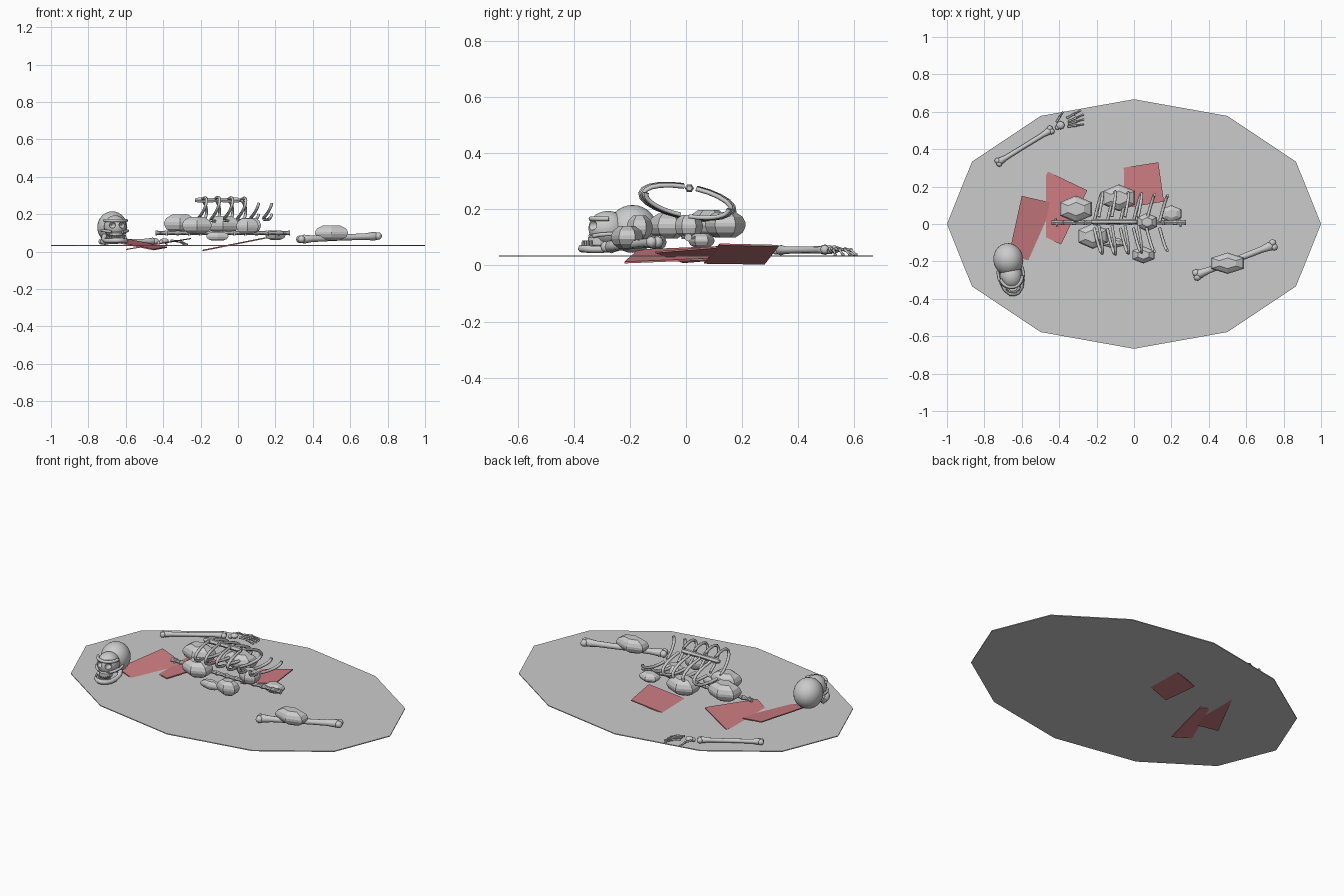
import bpy, bmesh, math
from mathutils import Vector, Matrix

if "Cube" in bpy.data.objects:
    bpy.data.objects.remove(bpy.data.objects["Cube"])


def mesh_obj(name, bm, smooth=False, mat=None):
    bmesh.ops.recalc_face_normals(bm, faces=bm.faces)
    me = bpy.data.meshes.new(name)
    bm.to_mesh(me)
    bm.free()
    for p in me.polygons:
        p.use_smooth = smooth
    ob = bpy.data.objects.new(name, me)
    bpy.context.collection.objects.link(ob)
    if mat:
        me.materials.append(mat)
    return ob


def add_lathe(bm, profile, n, matrix, phase=0.0):
    """Closed solid of (radius, height) rings around local z."""
    rings = []
    for r, h in profile:
        rings.append([bm.verts.new(matrix @ Vector((
            r * math.cos(phase + 2 * math.pi * i / n),
            r * math.sin(phase + 2 * math.pi * i / n), h))) for i in range(n)])
    for a, b in zip(rings, rings[1:]):
        for i in range(n):
            j = (i + 1) % n
            bm.faces.new((a[i], a[j], b[j], b[i]))
    bm.faces.new(rings[0][::-1])
    bm.faces.new(rings[-1])


def place(loc, scale=(1, 1, 1), rz=0.0):
    return (Matrix.Translation(loc) @ Matrix.Rotation(rz, 4, 'Z')
            @ Matrix.Diagonal((*scale, 1)))


def add_ball(bm, matrix, seg=8, rings=6):
    bmesh.ops.create_uvsphere(bm, u_segments=seg, v_segments=rings, radius=1, matrix=matrix)


def along(a, b):
    d = Vector(b) - Vector(a)
    return Matrix.Translation(a) @ d.to_track_quat('Z', 'Y').to_matrix().to_4x4(), d.length


def add_bone(bm, a, b, r, end, knobs=False):
    m, L = along(a, b)
    add_lathe(bm, [(end * .7, 0), (end, L * .04), (r * 1.1, L * .15), (r, L * .5),
                   (r * 1.1, L * .85), (end, L * .96), (end * .7, L)], 8, m)
    if knobs:
        side = (Vector(b) - Vector(a)).cross(Vector((0, 0, 1))).normalized()
        for p in (a, b):
            for s in (-1, 1):
                add_ball(bm, place(Vector(p) + side * s * end * .5, (end * .85,) * 3))


def tube(name, pts, r, matrix=Matrix(), closed=False):
    cu = bpy.data.curves.new(name, 'CURVE')
    cu.dimensions = '3D'
    cu.bevel_depth = r
    cu.bevel_resolution = 1
    cu.use_fill_caps = True
    sp = cu.splines.new('POLY')
    sp.points.add(len(pts) - 1)
    for q, p in zip(sp.points, pts):
        q.co = (*(matrix @ Vector(p)), 1)
    sp.use_cyclic_u = closed
    ob = bpy.data.objects.new(name, cu)
    bpy.context.collection.objects.link(ob)
    return ob


# Ground stain: thin twelve-sided oval
bm = bmesh.new()
add_lathe(bm, [(1, .031), (1, .036)], 12, place((0, 0, 0), (1, .667, 1)))
mesh_obj("ground_pool", bm)

# Torn cloth sheets tilted through the ground
red = bpy.data.materials.new("cloth_red")
red.diffuse_color = (.6, .2, .22, 1)
red.use_nodes = True
red.node_tree.nodes["Principled BSDF"].inputs["Base Color"].default_value = red.diffuse_color
cloths = [
    [(-.60, .15, .067), (-.38, .10, .023), (-.45, -.22, .010), (-.67, -.17, .054)],
    [(-.46, .28, .035), (-.25, .18, .070), (-.39, -.11, .047), (-.60, -.01, .011)],
    [(-.19, .28, .006), (.13, .33, .070), (.16, .12, .075), (-.17, .065, .009)],
]
for i, quad in enumerate(cloths):
    bm = bmesh.new()
    lo = [bm.verts.new((x, y, z - .003)) for x, y, z in quad]
    hi = [bm.verts.new((x, y, z + .003)) for x, y, z in quad]
    bm.faces.new(lo)
    bm.faces.new(hi)
    for k in range(4):
        j = (k + 1) % 4
        bm.faces.new((lo[k], lo[j], hi[j], hi[k]))
    mesh_obj(f"cloth_scrap_{i + 1}", bm, mat=red)

# Faceted flesh chunks
chunk = [(.5, -1), (.87, -.6), (1, -.15), (1, .15), (.87, .6), (.5, 1)]
chunks = [((-.31, .08, .15), (.098, .072, .048)), ((-.08, .14, .145), (.098, .072, .046)),
          ((-.22, -.065, .14), (.09, .068, .045)), ((.05, -.165, .135), (.068, .046, .042)),
          ((.20, .055, .088), (.062, .046, .025)), ((.50, -.21, .10), (.102, .057, .04)),
          ((-.11, -.10, .082), (.068, .03, .024)), ((.07, .01, .14), (.06, .05, .04))]
for i, (loc, sc) in enumerate(chunks):
    bm = bmesh.new()
    add_lathe(bm, chunk, 6, place(loc, sc), math.pi / 6)
    mesh_obj(f"flesh_chunk_{i + 1}", bm)

# Spine: row of vertebrae with side stubs
bm = bmesh.new()
for i in range(12):
    x = -.44 + i * .06
    m, L = along((x, .008, .1), (x + .058, .008, .1))
    add_lathe(bm, [(.014, 0), (.01, L * .3), (.01, L * .7), (.014, L)], 8, m)
    if i in (0, 11):
        m, L = along((x + .03, -.015, .1), (x + .02, .03, .1))
        add_lathe(bm, [(.006, 0), (.006, L)], 6, m)
mesh_obj("spine", bm)

# Breastbone
bm = bmesh.new()
m, L = along((-.23, .012, .275), (.015, .012, .275))
add_lathe(bm, [(.01, 0), (.016, .02), (.012, L * .5), (.016, L - .02), (.01, L)], 6, m)
mesh_obj("breastbone", bm)

# Ribs: tilted ovals, the last two pairs short
tilt = Matrix.Translation((0, .005, .226)) @ Matrix.Rotation(math.radians(-11), 4, 'X')
for i in range(6):
    x = -.205 + i * .07
    k = 1 - .03 * abs(i - 1)
    top = 172 if i < 4 else 95
    for s, side in ((-1, "front"), (1, "back")):
        pts = []
        for j in range(11):
            t = math.radians(6 + (top - 6) * j / 10)
            pts.append((x + .035 * math.sin(t) - .012 * math.cos(t),
                        s * .17 * k * math.sin(t), -.056 * k * math.cos(t)))
        tube(f"rib_{side}_{i + 1}", pts, .0085, tilt)

# Loose limb bones
bm = bmesh.new()
add_bone(bm, (-.725, .33, .054), (-.445, .503, .056), .012, .019, True)
mesh_obj("forearm_bone", bm, True)
bm = bmesh.new()
add_bone(bm, (.335, -.273, .066), (.745, -.112, .083), .016, .024, True)
mesh_obj("thigh_bone", bm, True)

# Hand: wrist bones and arched fingers
bm = bmesh.new()
add_ball(bm, place((-.393, .528, .057), (.023, .022, .014)))
add_ball(bm, place((-.41, .515, .052), (.012, .012, .012)))
mesh_obj("wrist_bones", bm, True)
bm = bmesh.new()
fingers = [((-.36, .566), (-.285, .607)), ((-.352, .548), (-.27, .585)),
           ((-.352, .534), (-.268, .56)), ((-.355, .52), (-.27, .532)),
           ((-.415, .545), (-.38, .60))]
for a, b in fingers:
    a, b = Vector((*a, .058)), Vector((*b, .037))
    mid = a.lerp(b, .55) + Vector((0, 0, .008))
    add_bone(bm, a, mid, .005, .0075)
    add_bone(bm, mid, b, .004, .006)
mesh_obj("finger_bones", bm, True)

# Skull, turned slightly and facing the front
sk = Matrix.Translation((-.672, -.19, .13)) @ Matrix.Rotation(math.radians(10), 4, 'Z')
bm = bmesh.new()
add_ball(bm, sk @ place((0, 0, 0), (.08, .088, .085)), 24, 16)
mesh_obj("cranium", bm, True)

bm = bmesh.new()
add_ball(bm, sk @ place((0, -.09, .002), (.06, .07, .062)), 20, 14)
face = mesh_obj("face", bm, True)
bm = bmesh.new()
for s in (-1, 1):
    add_ball(bm, sk @ place((s * .027, -.155, .012), (.018, .032, .017)), 12, 8)
socket = mesh_obj("socket_cutter", bm)
socket.hide_render = True
socket.hide_viewport = True
mod = face.modifiers.new("sockets", 'BOOLEAN')
mod.operation = 'DIFFERENCE'
mod.object = socket

# Brow, cheekbones and upper jaw
tube("brow_ridge", [(.06 * math.sin(a), -.085 - .065 * math.cos(a), .036)
                    for a in [math.radians(-80 + 16 * i) for i in range(11)]], .009, sk)
for s, side in ((-1, "left"), (1, "right")):
    tube(f"cheekbone_{side}", [(s * .066, -.05, -.018), (s * .068, -.09, -.018),
                               (s * .055, -.125, -.02), (s * .03, -.148, -.025)], .008, sk)
bm = bmesh.new()
add_lathe(bm, [(.8, -1), (1, -.6), (1, .7), (.8, 1)], 14,
          sk @ place((0, -.125, -.045), (.036, .036, .02)))
mesh_obj("upper_jaw", bm)

# Lower jaw lying open
jaw = [(-.052, -.05, -.045), (-.056, -.07, -.068), (-.054, -.115, -.072),
       (-.042, -.155, -.072), (-.02, -.18, -.07), (0, -.185, -.07)]
tube("lower_jaw", jaw + [(-x, y, z) for x, y, z in jaw[-2::-1]], .014, sk)
bm = bmesh.new()
for i in range(-4, 5):
    a = i * .27
    add_lathe(bm, [(.0055, -.01), (.004, .01)], 5,
              sk @ place((.042 * math.sin(a), -.135 - .045 * math.cos(a), -.052)))
mesh_obj("teeth", bm)
